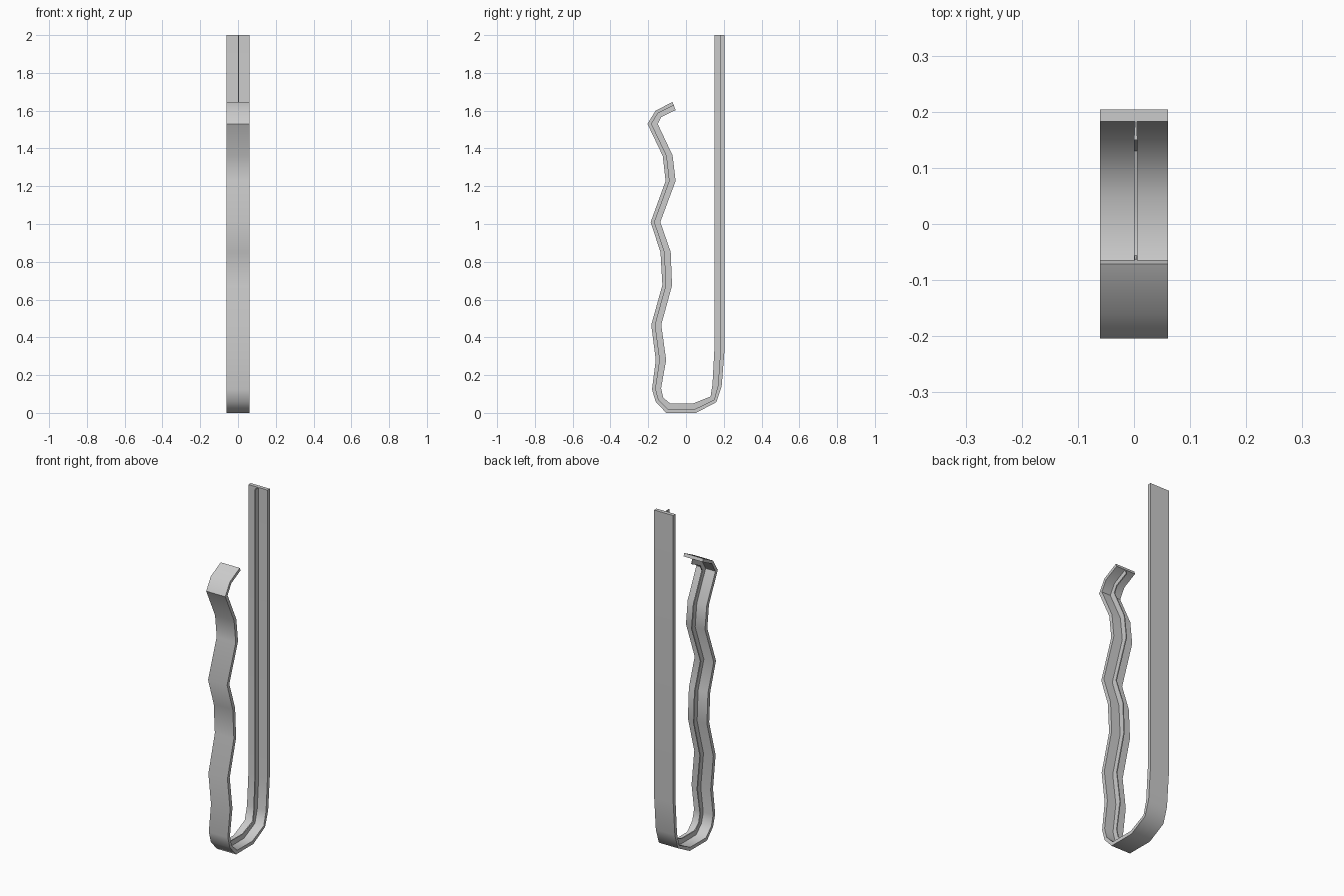
import bpy, math

if "Cube" in bpy.data.objects:
    bpy.data.objects.remove(bpy.data.objects["Cube"])

# Side profile in (y, z): outer face, and free edge of the inner rib
OUTER = [(.204, 2), (.204, .333), (.189, .143), (.161, .057), (.053, 0), (-.105, 0),
         (-.161, .06), (-.18, .125), (-.16, .28), (-.184, .466), (-.125, .677),
         (-.135, .85), (-.187, 1.01), (-.108, 1.228), (-.123, 1.36), (-.204, 1.53),
         (-.161, 1.6), (-.071, 1.646)]
INNER = [(.15, 2), (.15, .333), (.14, .148), (.13, .087), (.038, .05), (-.084, .05),
         (-.12, .08), (-.132, .13), (-.105, .28), (-.131, .466), (-.074, .674),
         (-.081, .852), (-.136, 1.01), (-.055, 1.228), (-.071, 1.363), (-.15, 1.53),
         (-.131, 1.566), (-.055, 1.603)]


def blend(t):
    return [(a[0] + (b[0] - a[0]) * t, a[1] + (b[1] - a[1]) * t)
            for a, b in zip(OUTER, INNER)]


def band(name, first, last, x_first, x_last):
    """Sweep a four-cornered section between two matching side profiles."""
    n = len(first)
    verts, faces = [], []
    for a, b in zip(first, last):
        verts += [(x_first[0], *a), (x_first[1], *a), (x_last[1], *b), (x_last[0], *b)]
    for i in range(n - 1):
        for k in range(4):
            m = (k + 1) % 4
            faces.append((4*i + k, 4*i + m, 4*i + 4 + m, 4*i + 4 + k))
    faces += [(3, 2, 1, 0), tuple(4 * (n - 1) + k for k in range(4))]
    mesh = bpy.data.meshes.new(name)
    mesh.from_pydata(verts, [], faces)
    obj = bpy.data.objects.new(name, mesh)
    bpy.context.collection.objects.link(obj)
    # Consistent outward normals and smooth bends
    bpy.ops.object.select_all(action='DESELECT')
    obj.select_set(True)
    bpy.context.view_layer.objects.active = obj
    bpy.ops.object.mode_set(mode='EDIT')
    bpy.ops.mesh.select_all(action='SELECT')
    bpy.ops.mesh.normals_make_consistent(inside=False)
    bpy.ops.object.mode_set(mode='OBJECT')
    bpy.ops.object.shade_smooth_by_angle(angle=math.radians(50))
    return obj


# Wide bent strip
band("clip_strip", OUTER, blend(.4), (-.061, .061), (-.061, .061))
# Thin stiffening rib along the inside of the strip
band("inner_rib", blend(.38), INNER, (.002, .005), (0, .006))
